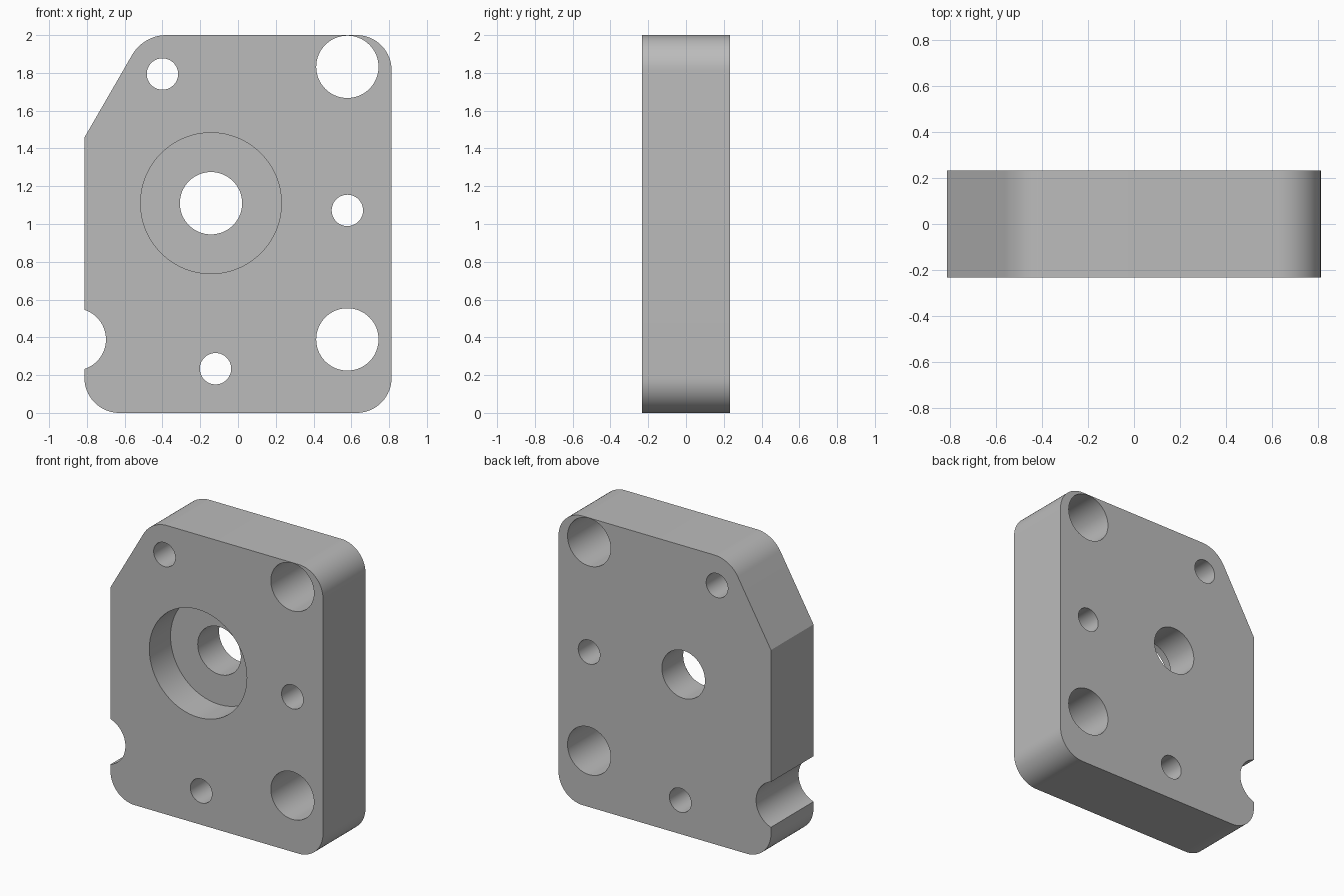
import bpy
import bmesh
from math import radians, sin, cos, tan, pi
from mathutils import Vector

if "Cube" in bpy.data.objects:
    bpy.data.objects.remove(bpy.data.objects["Cube"], do_unlink=True)

HALF_DEPTH = 0.2325
FRONT = -HALF_DEPTH

steel = bpy.data.materials.new("plain grey metal")
steel.use_nodes = True
grey = (0.5, 0.5, 0.5, 1)
steel.diffuse_color = grey
steel.node_tree.nodes["Principled BSDF"].inputs["Base Color"].default_value = grey


def rounded_outline(corners, steps=16):
    """Round each (x, z, radius) corner of a counter-clockwise outline."""
    points = []
    for i, (x, z, r) in enumerate(corners):
        here = Vector((x, z))
        if r == 0:
            points.append(here)
            continue
        before = (Vector(corners[i - 1][:2]) - here).normalized()
        after = (Vector(corners[(i + 1) % len(corners)][:2]) - here).normalized()
        half = before.angle(after) / 2
        centre = here + (before + after).normalized() * r / sin(half)
        start = here + before * r / tan(half) - centre
        turn = pi - 2 * half
        for s in range(steps + 1):
            a = turn * s / steps
            points.append(centre + Vector((start.x * cos(a) - start.y * sin(a),
                                           start.x * sin(a) + start.y * cos(a))))
    return points


def prism(name, outline, y0, y1):
    """Extrude an x-z outline from y0 to y1."""
    bm = bmesh.new()
    face = bm.faces.new([bm.verts.new((p.x, y0, p.y)) for p in outline])
    extruded = bmesh.ops.extrude_face_region(bm, geom=[face])["geom"]
    moved = [v for v in extruded if isinstance(v, bmesh.types.BMVert)]
    bmesh.ops.translate(bm, verts=moved, vec=(0, y1 - y0, 0))
    bmesh.ops.recalc_face_normals(bm, faces=bm.faces)
    mesh = bpy.data.meshes.new(name)
    bm.to_mesh(mesh)
    bm.free()
    mesh.materials.append(steel)
    obj = bpy.data.objects.new(name, mesh)
    bpy.context.collection.objects.link(obj)
    return obj


def drill(target, x, z, r, y0=-1, y1=1, sides=64):
    """Cut a round hole along y."""
    ring = [Vector((x + r * cos(2 * pi * i / sides), z + r * sin(2 * pi * i / sides)))
            for i in range(sides)]
    cutter = prism("hole_cutter", ring, y0, y1)
    cutter.hide_render = True
    cut = target.modifiers.new("hole", "BOOLEAN")
    cut.operation = "DIFFERENCE"
    cut.solver = "EXACT"
    cut.object = cutter
    bpy.ops.object.modifier_apply(modifier=cut.name)
    bpy.data.objects.remove(cutter, do_unlink=True)


# Plate with three round corners and one cut-off corner
plate = prism("mounting_plate", rounded_outline([
    (-0.813, 0, 0.185), (0.813, 0, 0.185), (0.813, 2, 0.185),
    (-0.5, 2, 0.21), (-0.813, 1.458, 0)]), FRONT, HALF_DEPTH)
bpy.context.view_layer.objects.active = plate
plate.select_set(True)

# Large bolt holes, edge notch and central bore
for x, z in [(0.579, 1.832), (0.579, 0.389), (-0.864, 0.389), (-0.143, 1.11)]:
    drill(plate, x, z, 0.165)

# Small pin holes
for x, z in [(-0.4, 1.794), (0.579, 1.072), (-0.119, 0.234)]:
    drill(plate, x, z, 0.083)

# Counterbore in the front face
drill(plate, -0.143, 1.11, 0.373, -1, FRONT + 0.232)

bpy.ops.object.shade_smooth_by_angle(angle=radians(25))
